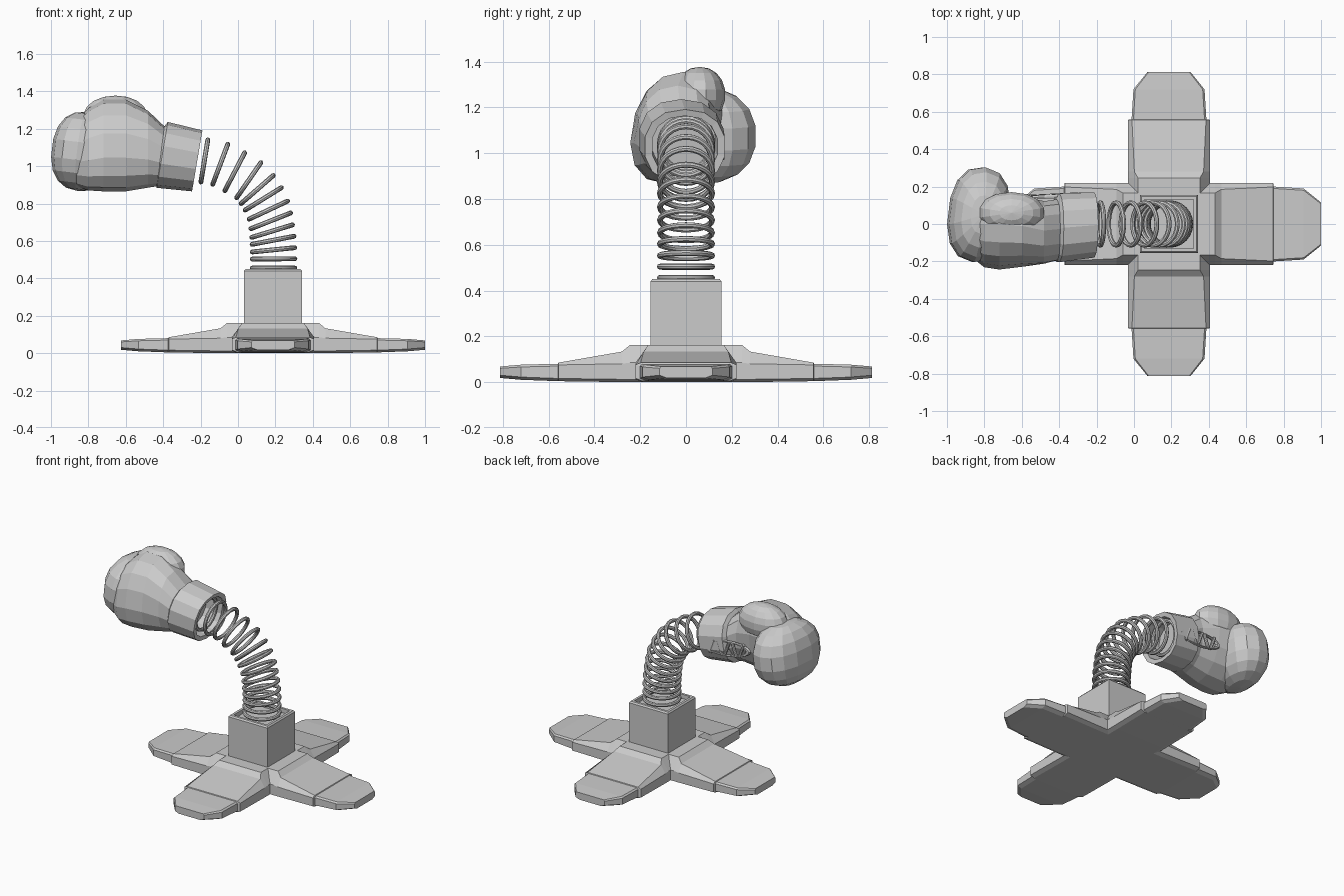
import bpy, bmesh, math
from mathutils import Vector, Matrix

if "Cube" in bpy.data.objects:
    bpy.data.objects.remove(bpy.data.objects["Cube"])

CX = 0.187  # centre of the base


def finish(name, bm):
    bmesh.ops.recalc_face_normals(bm, faces=bm.faces)
    me = bpy.data.meshes.new(name)
    bm.to_mesh(me)
    bm.free()
    ob = bpy.data.objects.new(name, me)
    bpy.context.collection.objects.link(ob)
    return ob


def loft(name, rings):
    """Skin a list of equal-length closed rings and cap both ends."""
    bm = bmesh.new()
    vs = [[bm.verts.new(p) for p in r] for r in rings]
    n = len(vs[0])
    for a, b in zip(vs, vs[1:]):
        for i in range(n):
            j = (i + 1) % n
            bm.faces.new((a[i], a[j], b[j], b[i]))
    bm.faces.new(vs[0])
    bm.faces.new(vs[-1])
    return finish(name, bm)


def spow(v, e):
    return math.copysign(abs(v) ** e, v)


def oval(x, y, z, ry, rz, tilt=0.0, skew=0.0, n=14, e=0.88):
    """Oval ring across x; tilt leans its top toward +x, skew toward +y."""
    out = []
    for i in range(n):
        a = 2 * math.pi * (i + 0.5) / n
        c, s = spow(math.cos(a), e), spow(math.sin(a), e)
        out.append((x + tilt * s * rz, y + c * ry + skew * s, z + s * rz))
    return out


# Base: four identical arms (r, half width, bottom, shoulder, top, top half width)
stations = [(0, .22, 0, .08, .16, .165), (.245, .22, 0, .085, .162, .165),
            (.28, .22, 0, .08, .133, .185), (.557, .22, .004, .075, .085, .198),
            (.56, .2, .004, .07, .08, .19), (.72, .19, .01, .066, .076, .18),
            (.813, .115, .018, .06, .068, .108)]
for k in range(4):
    rot = Matrix.Translation((CX, 0, 0)) @ Matrix.Rotation(k * math.pi / 2, 4, 'Z')
    rings = []
    for r, w, zb, zs, zt, wt in stations:
        half = [(w - .03, zb), (w, zb + .012), (w, zs), (wt, zt)]
        sec = half + [(-y, z) for y, z in reversed(half)]
        rings.append([rot @ Vector((r, y, z)) for y, z in sec])
    loft(f"base_arm_{k + 1}", rings)

# Square post with a recessed top
loft("post", [[(CX + sx * h, sy * h, z) for sx, sy in ((1, 1), (-1, 1), (-1, -1), (1, -1))]
              for h, z in ((.155, .05), (.155, .44), (.147, .45), (.13, .45), (.13, .42))])

# Spring: separate wire rings given by their left and right ends in x, z
ends = [(.065, .455, .315, .455), (.065, .503, .315, .505), (.065, .54, .315, .565),
        (.065, .58, .31, .627), (.06, .615, .305, .69), (.055, .66, .295, .755),
        (.045, .71, .28, .82), (.03, .76, .24, .89), (.005, .79, .2, .96),
        (-.015, .82, .13, 1.03), (-.075, .86, .04, 1.08), (-.14, .89, -.05, 1.13),
        (-.2, .905, -.16, 1.15), (-.27, .92, -.24, 1.16)]
for i, (x0, z0, x1, z1) in enumerate(ends):
    bpy.ops.mesh.primitive_torus_add(
        major_segments=24, minor_segments=8, major_radius=.114, minor_radius=.013,
        location=((x0 + x1) / 2, 0, (z0 + z1) / 2),
        rotation=(0, -math.atan2(z1 - z0, x1 - x0), 0))
    ob = bpy.context.object
    ob.name = f"spring_ring_{i + 1}"
    bpy.ops.object.shade_smooth_by_angle()

# Hollow glove cuff
T = .17
loft("glove_cuff", [oval(-.34, -.01, 1.045, .14, .13, T), oval(-.222, -.005, 1.028, .145, .135, T),
                    oval(-.218, -.005, 1.028, .178, .163, T), oval(-.405, -.02, 1.06, .188, .176, T),
                    oval(-.42, -.025, 1.062, .165, .15, T)])

# Glove hand (x, y, z, half width, half height, skew)
hand = [(-.38, -.025, 1.05, .165, .15, 0), (-.48, -.045, 1.09, .168, .205, .01),
        (-.6, -.04, 1.11, .185, .245, .03), (-.72, -.04, 1.11, .197, .245, .04),
        (-.8, -.04, 1.09, .185, .22, .04), (-.86, -.03, 1.07, .15, .18, .03),
        (-.9, -.03, 1.06, .09, .11, .01)]
loft("glove_hand", [oval(x, y, z, a, b, 0, s) for x, y, z, a, b, s in hand])


def lobe(name, loc, size, rot, e=0.85, seg=14, rings=9):
    """Faceted, slightly squared ellipsoid."""
    bm = bmesh.new()
    bmesh.ops.create_uvsphere(bm, u_segments=seg, v_segments=rings, radius=1)
    m = Matrix.Translation(loc) @ Matrix.Rotation(rot[1], 4, 'Y') @ Matrix.Rotation(rot[0], 4, 'Z')
    for v in bm.verts:
        p = Vector([spow(c, e) * s for c, s in zip(v.co, size)])
        v.co = m @ p
    return finish(name, bm)


# Curled fingers and the thumb on top
lobe("glove_fingers", (-.83, .05, 1.078), (.163, .258, .213), (-.12, .12))
lobe("glove_thumb", (-.655, .06, 1.255), (.18, .112, .122), (0, .0), .95)

# Lacing on the palm side: a rounded rim and cross laces
bpy.ops.mesh.primitive_torus_add(major_segments=20, minor_segments=6, major_radius=.1,
                                 minor_radius=.012, location=(-.43, .148, 1.03),
                                 rotation=(math.pi / 2, .1, .06))
rim = bpy.context.object
rim.name = "lace_rim"
rim.scale = (1.6, .5, 1)
for i in range(5):
    t = i / 4
    bpy.ops.mesh.primitive_cylinder_add(vertices=8, radius=.011, depth=.1,
                                        location=(-.32 - .22 * t, .158 - .012 * t, 1.02 + .02 * t),
                                        rotation=(0, .35 if i % 2 else -.35, 0))
    bpy.context.object.name = f"lace_{i + 1}"
